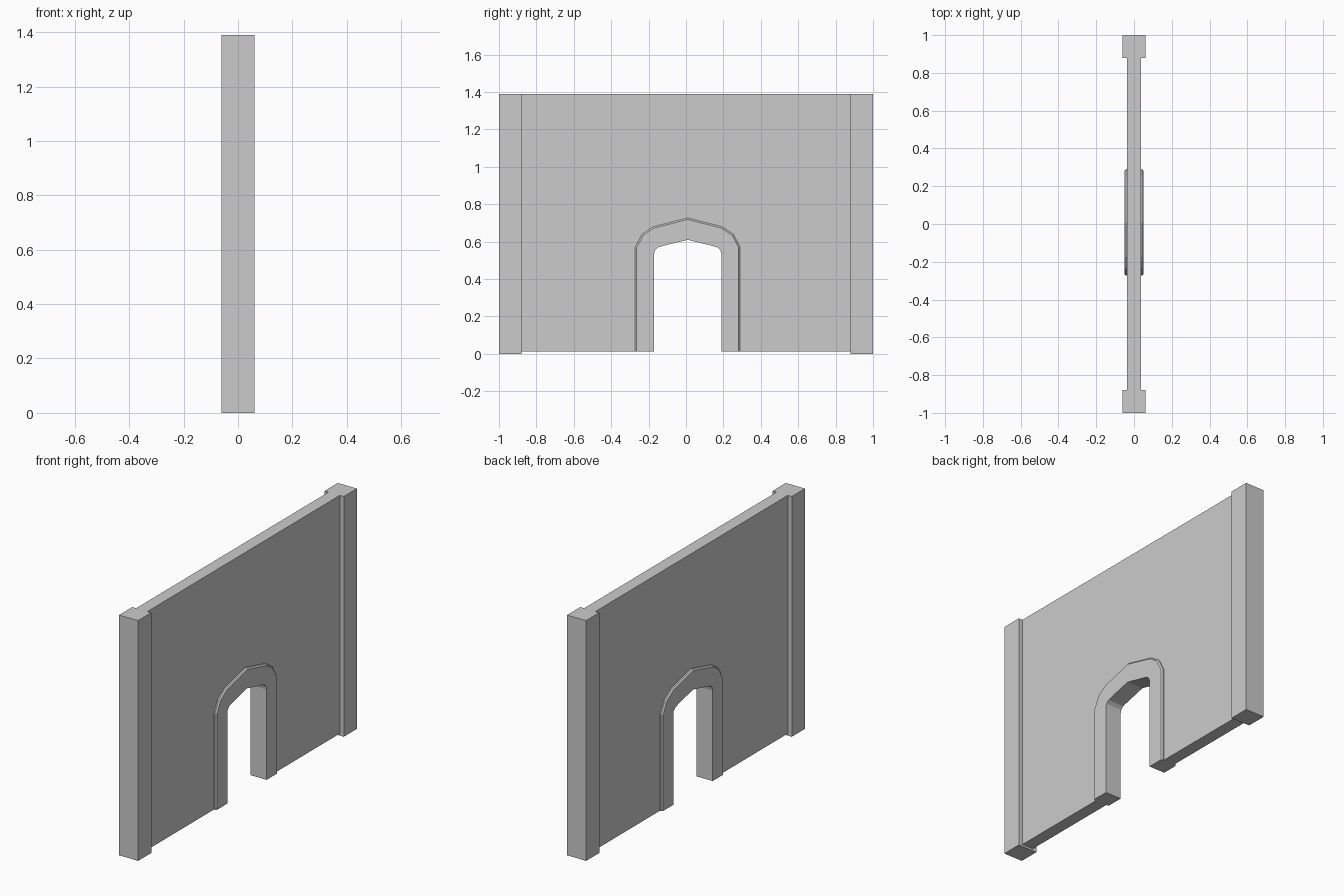
import bpy, bmesh

if "Cube" in bpy.data.objects:
    bpy.data.objects.remove(bpy.data.objects["Cube"])

CY = 0.009      # doorway centre in y
BASE = 0.012    # wall underside
TOP = 1.39

# Half profiles as (distance from doorway centre, z), bottom to peak
INNER = [(0.18, BASE), (0.18, 0.535), (0.175, 0.555), (0.158, 0.57), (0.13, 0.578), (0, 0.61)]
OUTER = [(0.281, BASE), (0.281, 0.57), (0.244, 0.64), (0.184, 0.68), (0, 0.727)]


def arch(half):
    """Mirror a half profile into a full path from -y to +y."""
    return [(CY - d, z) for d, z in half] + [(CY + d, z) for d, z in half[-2::-1]]


def prism(name, outline, half_x, chamfer_count=0, chamfer=0.008):
    """Extrude a (y, z) outline through x; optionally chamfer its first edges."""
    bm = bmesh.new()
    back = [bm.verts.new((-half_x, y, z)) for y, z in outline]
    front = [bm.verts.new((half_x, y, z)) for y, z in outline]
    n = len(outline)
    bm.faces.new(back[::-1])
    bm.faces.new(front)
    for i in range(n):
        j = (i + 1) % n
        bm.faces.new((back[i], back[j], front[j], front[i]))
    if chamfer_count:
        edges = [bm.edges.get((s[i], s[i + 1])) for s in (back, front) for i in range(chamfer_count)]
        bmesh.ops.bevel(bm, geom=edges, offset=chamfer, segments=1, affect='EDGES')
    bmesh.ops.recalc_face_normals(bm, faces=bm.faces[:])
    mesh = bpy.data.meshes.new(name)
    bm.to_mesh(mesh)
    bm.free()
    obj = bpy.data.objects.new(name, mesh)
    bpy.context.collection.objects.link(obj)
    return obj


# Wall panel with the doorway notch
outer, inner = arch(OUTER), arch(INNER)
prism("wall_panel", [(-0.88, TOP), (-0.88, BASE)] + outer + [(0.88, BASE), (0.88, TOP)], 0.036)

# Raised doorway surround with chamfered outer rim on both sides
prism("door_surround", outer + inner[::-1], 0.051, len(outer) - 1)

# End pillars
for side, name in ((-1, "left_pillar"), (1, "right_pillar")):
    a, b = side * 0.88, side * 1.0
    prism(name, [(a, 0), (b, 0), (b, TOP), (a, TOP)], 0.061)
